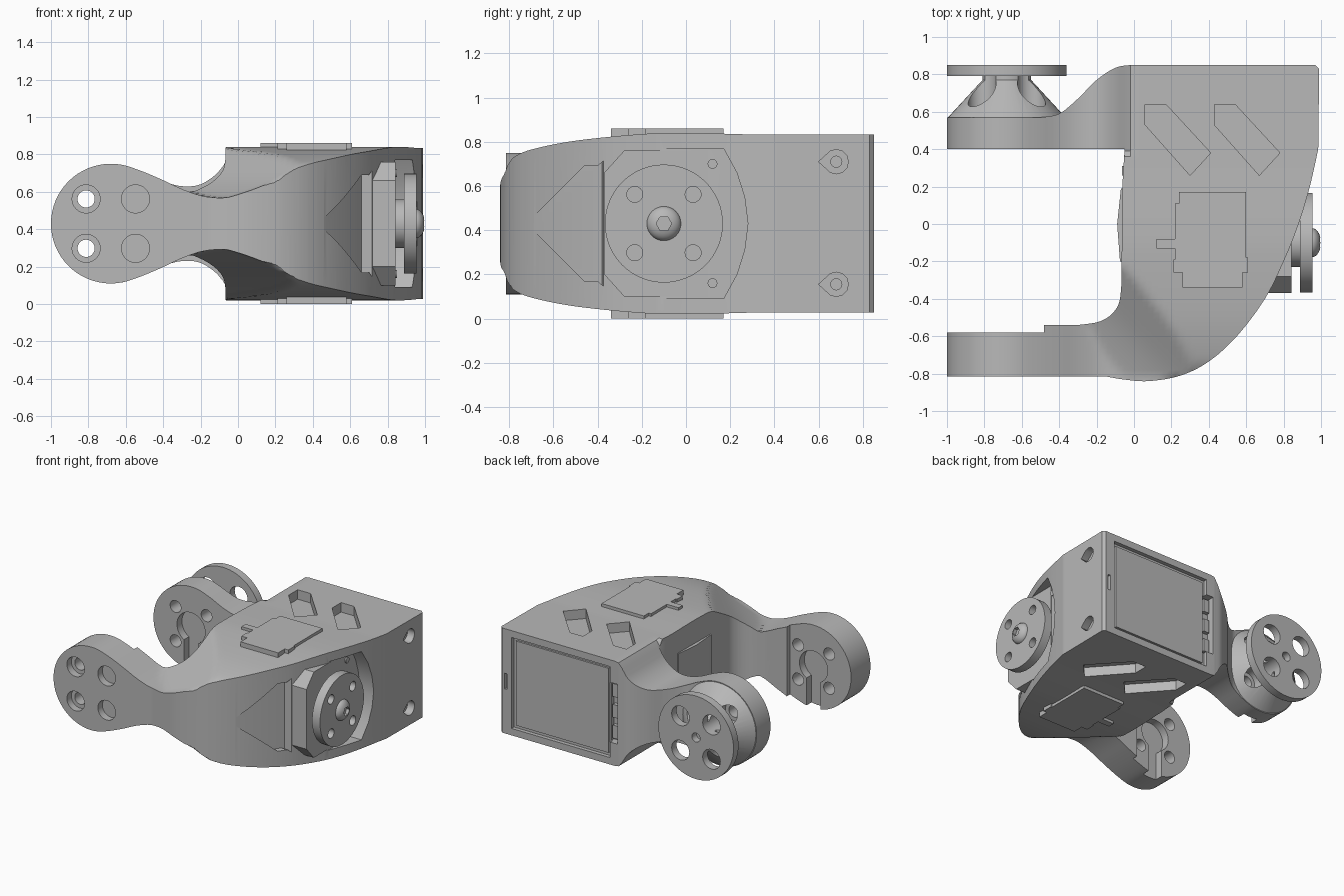
import bpy, bmesh
from math import sin, cos, pi, sqrt, radians
from mathutils import Vector, Matrix

old = bpy.data.objects.get("Cube")
if old:
    bpy.data.objects.remove(old)

grey = bpy.data.materials.new("plain grey")
grey.use_nodes = True
grey.diffuse_color = (0.48, 0.48, 0.48, 1)
grey.node_tree.nodes["Principled BSDF"].inputs["Base Color"].default_value = grey.diffuse_color

MID = 0.43          # height of the centre plane
JOINT = -0.68       # x of the arm pivot
HUB = -0.1          # y of the output disc


def finish(bm, name):
    bmesh.ops.recalc_face_normals(bm, faces=bm.faces)
    mesh = bpy.data.meshes.new(name)
    bm.to_mesh(mesh)
    bm.free()
    obj = bpy.data.objects.new(name, mesh)
    bpy.context.collection.objects.link(obj)
    mesh.materials.append(grey)
    return obj


def loft(name, rings):
    bm = bmesh.new()
    rows = [[bm.verts.new(p) for p in ring] for ring in rings]
    for a, b in zip(rows, rows[1:]):
        for i in range(len(a)):
            j = (i + 1) % len(a)
            bm.faces.new((a[i], a[j], b[j], b[i]))
    bm.faces.new(rows[0])
    bm.faces.new(rows[-1])
    return finish(bm, name)


def prism(name, axis, points, low, high):
    def place(p, d):
        return {"x": (d, *p), "y": (p[0], d, p[1]), "z": (*p, d)}[axis]
    return loft(name, [[place(p, d) for p in points] for d in (low, high)])


def disc(name, axis, centre, radius, low, high, end_radius=None, sides=48):
    def ring(r, d):
        pts = [(centre[0] + r * cos(2 * pi * i / sides), centre[1] + r * sin(2 * pi * i / sides))
               for i in range(sides)]
        return [{"x": (d, *p), "y": (p[0], d, p[1]), "z": (*p, d)}[axis] for p in pts]
    return loft(name, [ring(radius, low), ring(end_radius or radius, high)])


def rect(a, b, c, d):
    return [(a, c), (b, c), (b, d), (a, d)]


def boolean(obj, tool, operation="DIFFERENCE"):
    tool.hide_render = True
    mod = obj.modifiers.new("cut", "BOOLEAN")
    mod.operation, mod.solver, mod.object = operation, "EXACT", tool
    bpy.context.view_layer.objects.active = obj
    bpy.ops.object.modifier_apply(modifier=mod.name)
    bpy.data.objects.remove(tool)


def spline(points, steps=6):
    pts = [Vector(p) for p in points]
    pts = [pts[0]] + pts + [pts[-1]]
    out = []
    for a, b, c, d in zip(pts, pts[1:], pts[2:], pts[3:]):
        for i in range(steps):
            t = i / steps
            out.append(tuple(0.5 * (2 * b + (c - a) * t + (2 * a - 5 * b + 4 * c - d) * t * t
                                    + (3 * b - a - 3 * c + d) * t ** 3)))
    return out + [tuple(pts[-1])]


def lookup(table, x):
    if x <= table[0][0]:
        return table[0][1]
    for (a, u), (b, v) in zip(table, table[1:]):
        if x <= b:
            return u + (v - u) * (x - a) / (b - a)
    return table[-1][1]


# Half thickness of the casting over the plan
front_neck = spline([(-.58, .304), (-.5, .275), (-.4, .232), (-.3, .185), (-.2, .15), (-.12, .138)])
back_neck = spline([(-.58, .304), (-.5, .272), (-.4, .226), (-.3, .2), (-.2, .21), (-.1, .28), (-.03, .39), (.02, .403)])
ramp = spline([(-.2, .1), (0, .155), (.2, .23), (.4, .33), (.55, .41)])
crown = spline([(-.845, .19), (-.82, .255), (-.78, .3), (-.7, .335), (-.5, .375), (-.2, .405), (0, .41), (.3, .403)])


def thickness(x, y):
    if x < -.58:
        return max(.004, sqrt(max(0, .32 ** 2 - (x - JOINT) ** 2)))
    if y > .385:
        return lookup(back_neck, x)
    rise = min(lookup(ramp, x + max(0, y + .82)), lookup(crown, y))
    return max(lookup(front_neck, x), rise)


columns = [JOINT - .32 * cos(pi / 2 * i / 16) for i in range(16)] + [JOINT + .03 * i for i in range(59)]
rows = [-.9 + .03 * j for j in range(61)]
envelope = loft("envelope", [[(x, y, MID + thickness(x, y)) for y in rows]
                             + [(x, y, MID - thickness(x, y)) for y in reversed(rows)] for x in columns])

# Plan outline of the bracket: front arm, curved nose, back arm, inner wall
outline = [(-1.05, -.815)]
outline += spline([(-.15, -.815), (-.05, -.832), (.08, -.84), (.25, -.81), (.4, -.735), (.55, -.6), (.7, -.4),
                   (.8, -.2), (.88, 0), (.94, .2), (.985, .4)])
outline += [(.99, .83), (.97, .85)]
outline += spline([(-.02, .85), (-.1, .835), (-.2, .77), (-.3, .67), (-.4, .59), (-.5, .57)])
outline += [(-1.05, .57), (-1.05, .4), (-.05, .4)]
outline += spline([(-.06, .25), (-.065, -.1), (-.07, -.36), (-.1, -.46), (-.18, -.52), (-.3, -.54)])
outline += [(-.48, -.54), (-.48, -.58), (-1.05, -.58)]
body = prism("bracket_body", "z", outline, -.2, 1.1)
boolean(body, envelope, "INTERSECT")

# Window for the motor on the curved side
upper = [(-.72, 0), (-.46, .26), (-.4, .26), (-.31, .34), (.17, .34), (.23, .23), (.265, .12), (.28, 0)]
window = [(y, MID + z) for y, z in upper] + [(y, MID - z) for y, z in reversed(upper[1:-1])]
pocket = prism("pocket", "x", window, .3, 1.2)
floor = [(.43, -.735), (.66, -.38), (.84, -.36), (.84, .4), (1.3, .4), (1.3, -.95), (.43, -.95)]
boolean(pocket, prism("floor", "z", floor, -.1, 1), "INTERSECT")
boolean(body, pocket)

# Arrow shaped slots on top and bottom
arrow = [(.06, .64), (.17, .64), (.41, .38), (.3, .26), (.06, .53)]
for shift in (0, .37):
    for low, high in ((.76, 1), (-.1, .1)):
        boolean(body, prism("slot", "z", [(x + shift, y) for x, y in arrow], low, high))

# Pointed nut pockets near the rear corner
for z in (.155, .71):
    nut = [(.6, z)] + [(.68 + .055 * cos(a * pi / 6), z + .055 * sin(a * pi / 6)) for a in range(-4, 5)]
    boolean(body, prism("nut_pocket", "x", nut, .93, 1.1))
    boolean(body, disc("nut_hole", "x", (.68, z), .025, .85, 1.1, sides=24))

# Rear recess, cable notch and thin slit
boolean(body, prism("rear_recess", "y", rect(.05, .89, .08, .78), .82, 1))
boolean(body, prism("notch", "y", rect(-.01, .06, .2, .66), .79, 1))
boolean(body, prism("slit", "y", rect(.93, .95, .37, .49), .82, 1))

# Cone behind the back arm
cone = disc("joint_cone", "y", (JOINT, MID), .319, .565, .77, .13)
flange = disc("joint_flange", "y", (JOINT, MID), .32, .79, .85, sides=64)
collar = disc("joint_collar", "y", (JOINT, MID), .13, .765, .795)
bolts = [(JOINT + dx, MID + dz) for dx in (-.132, .132) for dz in (-.132, .132)]
for bolt in bolts:
    for part in (cone, collar, flange):
        boolean(part, disc("scallop", "y", bolt, .075, .572, 1, sides=32))
    boolean(cone, disc("bolt_hole", "y", bolt, .046, .3, .7, sides=32))
    boolean(body, disc("bolt_hole", "y", bolt, .046, -1, 1, sides=32))
    boolean(body, disc("counterbore", "y", bolt, .075, -1, -.76, sides=32))
boolean(flange, disc("centre_hole", "y", (JOINT, MID), .035, .7, 1, sides=24))

# Keyhole recesses on the inner faces of both arms
for low, high in ((-.64, -.5), (.3, .46)):
    boolean(body, disc("key_round", "y", (JOINT, MID), .12, low, high))
    boolean(body, prism("key_slot", "y", rect(JOINT - .06, JOINT + .06, 0, MID), low, high))

# Motor case with chamfered corners, and its rear end
upper = [(-.37, .23), (-.28, .33), (.1, .33)]
case = [(y, MID + z) for y, z in upper] + [(y, MID - z) for y, z in reversed(upper)]
motor = prism("motor_case", "x", case, .5, .842)
prism("motor_rear", "z", [(0, -.22), (-.075, -.2), (-.09, 0), (-.07, .19), (0, .2)], .2, .66)
prism("rear_tab", "z", rect(-.065, 0, .26, .31), .3, .56)
prism("rear_panel", "y", rect(.075, .865, .105, .755), .75, .835)
for z in (.27, .43, .59):
    prism("connector", "y", rect(0, .05, z - .05, z + .05), .76, .82)
for z in (.16, .7):
    disc("case_screw", "x", (.12, z), .022, .8, .85, sides=24)

# Output disc with bolt holes and domed screw
disc("output_shaft", "x", (HUB, MID), .13, .8, .9)
output = disc("output_disc", "x", (HUB, MID), .267, .888, .955, sides=64)
for dy in (-.132, .132):
    for dz in (-.132, .132):
        boolean(output, disc("disc_hole", "x", (HUB + dy, MID + dz), .036, .8, 1.1, sides=24))
bm = bmesh.new()
bmesh.ops.create_uvsphere(bm, u_segments=32, v_segments=16, radius=1,
                          matrix=Matrix.Translation((.95, HUB, MID)) @ Matrix.Diagonal((.05, .078, .078, 1)))
screw = finish(bm, "centre_screw")
boolean(screw, disc("hex_socket", "x", (HUB, MID), .035, .97, 1.1, sides=6))

# Raised cover plates on top and bottom
plate = [(.22, .11), (.24, .11), (.24, .17), (.6, .17), (.6, -.18), (.61, -.18), (.61, -.26), (.58, -.26),
         (.58, -.34), (.26, -.34), (.26, -.26), (.21, -.26), (.21, -.19), (.22, -.19)]
for side, low, high in (("top", .8, .86), ("bottom", 0, .06)):
    prism(side + "_plate", "z", plate, low, high)
    prism(side + "_plate_tab", "z", rect(.12, .23, -.13, -.08), low, high)

# Smooth curved faces, keep the edges crisp
bpy.ops.object.select_all(action="DESELECT")
for obj in bpy.context.collection.objects:
    if obj.type == "MESH" and grey.name in obj.data.materials:
        obj.select_set(True)
        bpy.context.view_layer.objects.active = obj
bpy.ops.object.shade_smooth_by_angle(angle=radians(32))
